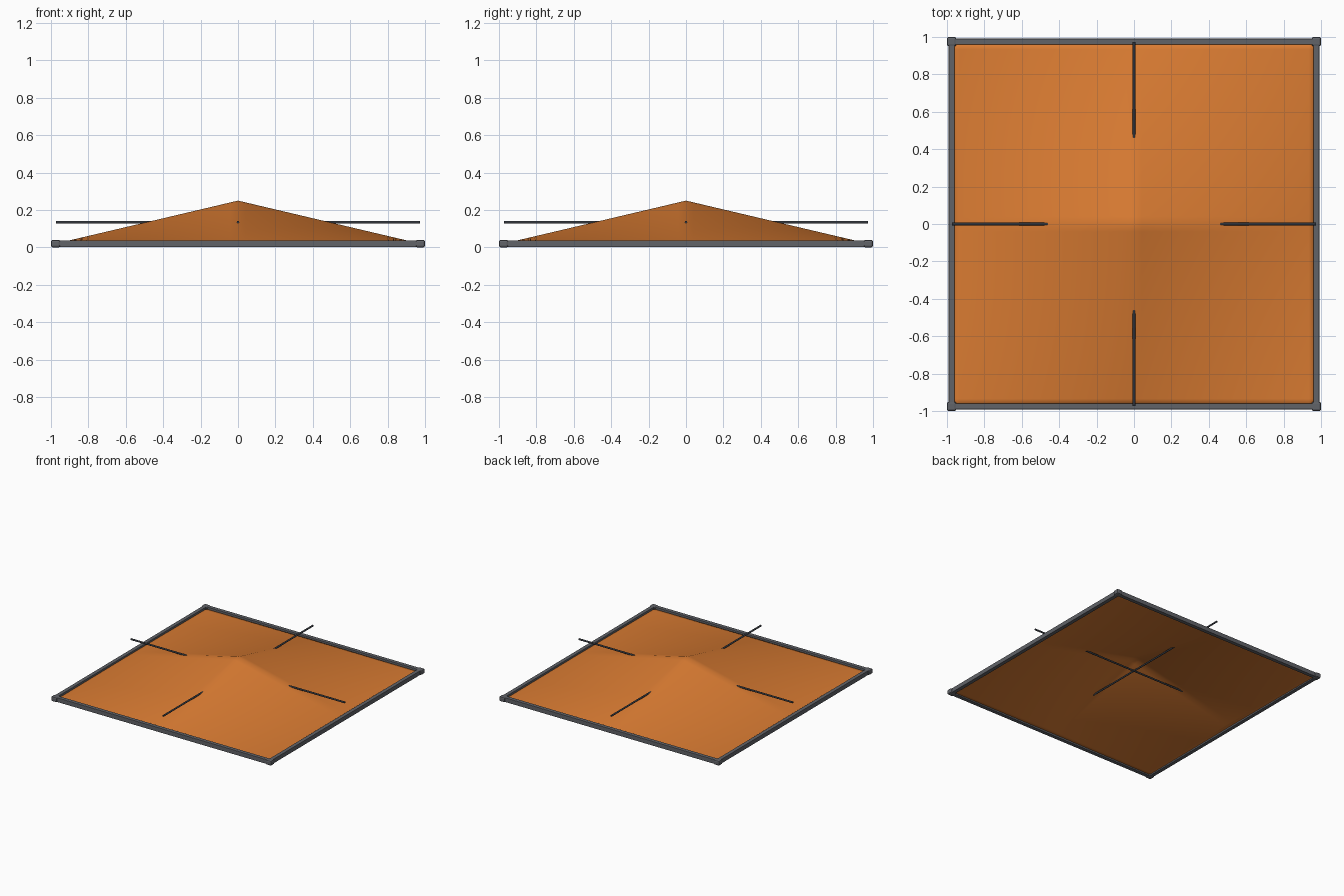
import bpy, bmesh, math

if "Cube" in bpy.data.objects:
    bpy.data.objects.remove(bpy.data.objects["Cube"])

def material(name, rgb):
    m = bpy.data.materials.new(name)
    m.diffuse_color = (*rgb, 1)
    m.use_nodes = True
    m.node_tree.nodes["Principled BSDF"].inputs["Base Color"].default_value = m.diffuse_color
    return m

ORANGE = material("orange fabric", (0.70, 0.20, 0.032))
GREY = material("frame grey", (0.12, 0.125, 0.14))
DARK = material("rod dark grey", (0.045, 0.052, 0.065))

E = 0.975            # half span to the frame centreline
BASE, RISE = 0.02, 0.23

def box(name, loc, size, mat, bevel):
    bpy.ops.mesh.primitive_cube_add(size=1, location=loc)
    o = bpy.context.object
    o.name = name
    o.scale = size
    bpy.ops.object.transform_apply(location=False, rotation=False, scale=True)
    b = o.modifiers.new("bevel", 'BEVEL')
    b.width, b.segments = bevel, 2
    o.data.materials.append(mat)
    return o

# membrane: four hyperbolic paraboloids meeting at a central peak
bpy.ops.mesh.primitive_grid_add(x_subdivisions=48, y_subdivisions=48, size=2 * E)
membrane = bpy.context.object
membrane.name = "membrane"
for v in membrane.data.vertices:
    v.co.z = BASE + RISE * (1 - abs(v.co.x) / E) * (1 - abs(v.co.y) / E)
membrane.data.materials.append(ORANGE)
solid = membrane.modifiers.new("thickness", 'SOLIDIFY')
solid.thickness, solid.offset = 0.008, -1
bpy.ops.object.shade_smooth_by_angle(angle=math.radians(35))

# square edge frame and corner blocks
for s, side in ((-1, "front"), (1, "back")):
    box(side + "_frame_bar", (0, s * E, 0.02), (2 * E, 0.032, 0.036), GREY, 0.003)
for s, side in ((-1, "left"), (1, "right")):
    box(side + "_frame_bar", (s * E, 0, 0.02), (0.032, 2 * E, 0.036), GREY, 0.003)
    for t, end in ((-1, "front"), (1, "back")):
        box(f"{end}_{side}_corner", (s * E, t * E, 0.02), (0.05, 0.05, 0.04), GREY, 0.01)

# two crossing rods at half height
for name, rot in (("cross_rod_x", (0, math.pi / 2, 0)), ("cross_rod_y", (math.pi / 2, 0, 0))):
    bpy.ops.mesh.primitive_cylinder_add(vertices=12, radius=0.007, depth=1.945,
                                        location=(0, 0, BASE + RISE / 2), rotation=rot)
    rod = bpy.context.object
    rod.name = name
    rod.data.materials.append(DARK)
    bpy.ops.object.shade_smooth_by_angle(angle=math.radians(40))
